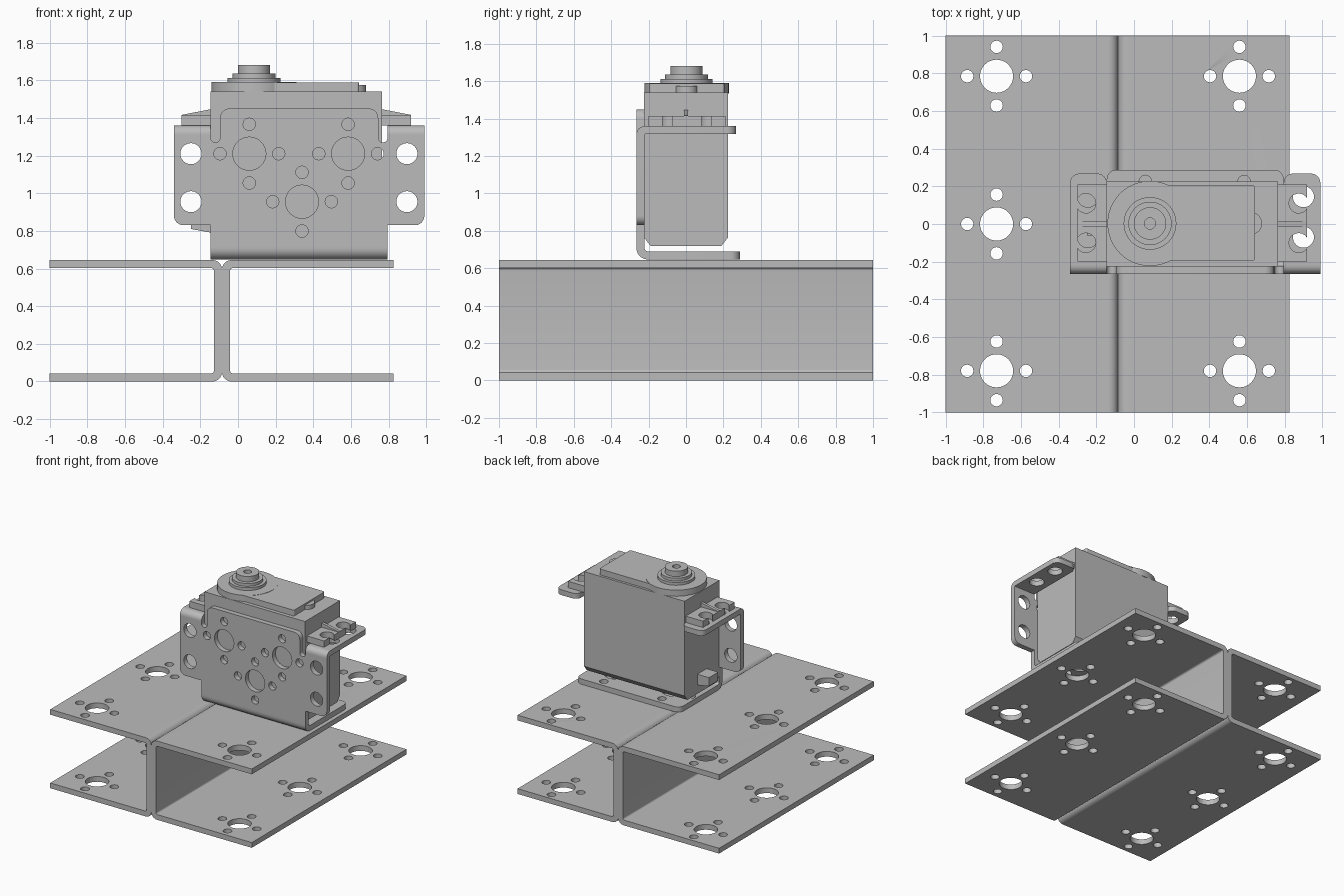
import bpy, bmesh
from math import sin, cos, pi, radians
from mathutils import Vector

cube = bpy.data.objects.get("Cube")
if cube:
    bpy.data.objects.remove(cube, do_unlink=True)

# One plain metal grey
grey = bpy.data.materials.new("metal_grey")
grey.use_nodes = True
colour = (0.5, 0.5, 0.5, 1)
grey.diffuse_color = colour
grey.node_tree.nodes["Principled BSDF"].inputs["Base Color"].default_value = colour

AXES = {"xy": lambda u, v, w: (u, v, w),
        "xz": lambda u, v, w: (u, w, v),
        "yz": lambda u, v, w: (w, u, v)}
parts = []


def rounded(points, steps=6):
    """Outline from (u, v) or (u, v, radius) corners."""
    out = []
    for i, p in enumerate(points):
        corner = Vector(p[:2])
        if len(p) == 2:
            out.append(corner)
            continue
        before = (Vector(points[i - 1][:2]) - corner).normalized()
        after = (Vector(points[(i + 1) % len(points)][:2]) - corner).normalized()
        centre = corner + (before + after) * p[2]
        for s in range(steps + 1):
            a = s / steps * pi / 2
            out.append(centre - after * p[2] * cos(a) - before * p[2] * sin(a))
    return out


def circle(u, v, r, n=32):
    return [(u + r * cos(2 * pi * i / n), v + r * sin(2 * pi * i / n)) for i in range(n)]


def hole_cross(u, v):
    """Large bore with four small holes around it."""
    d = 0.156
    small = [(u + d, v), (u - d, v), (u, v + d), (u, v - d)]
    return [circle(u, v, 0.088)] + [circle(a, b, 0.033, 20) for a, b in small]


def slab(name, outline, low, high, plane="xy", holes=()):
    """Flat outline with holes, extruded from low to high."""
    curve = bpy.data.curves.new(name, "CURVE")
    curve.dimensions = "2D"
    curve.fill_mode = "BOTH"
    curve.extrude = (high - low) / 2
    for loop in [outline, *holes]:
        spline = curve.splines.new("POLY")
        spline.points.add(len(loop) - 1)
        for point, co in zip(spline.points, loop):
            point.co = (co[0], co[1], 0, 1)
        spline.use_cyclic_u = True
    temp = bpy.data.objects.new(name + "_outline", curve)
    bpy.context.collection.objects.link(temp)
    graph = bpy.context.evaluated_depsgraph_get()
    mesh = bpy.data.meshes.new_from_object(temp.evaluated_get(graph))
    bpy.data.objects.remove(temp, do_unlink=True)
    bm = bmesh.new()
    bm.from_mesh(mesh)
    for v in bm.verts:
        v.co = AXES[plane](v.co.x, v.co.y, v.co.z + (low + high) / 2)
    bmesh.ops.remove_doubles(bm, verts=bm.verts, dist=0.0002)
    bmesh.ops.recalc_face_normals(bm, faces=bm.faces)
    bm.to_mesh(mesh)
    bm.free()
    mesh.materials.clear()
    mesh.materials.append(grey)
    mesh.name = name
    obj = bpy.data.objects.new(name, mesh)
    bpy.context.collection.objects.link(obj)
    parts.append(obj)
    return obj


def box(u0, v0, u1, v1):
    return [(u0, v0), (u1, v0), (u1, v1), (u0, v1)]


# Two channels back to back
T, H, SEAM = 0.043, 0.645, -0.085
for side, sign, edge, hole_x in (("right", -1, -1.0, -0.73), ("left", 1, 0.825, 0.56)):
    bend = SEAM + sign * 0.07
    inner = SEAM + sign * T
    web = [(bend, 0), (SEAM, 0, 0.05), (SEAM, H, 0.05), (bend, H),
           (bend, H - T), (inner, H - T, 0.015), (inner, T, 0.015), (bend, T)]
    slab(f"channel_web_{side}", rounded(web), -1, 1, "xz")
    holes = [h for y in (-0.78, 0, 0.785) for h in hole_cross(hole_x, y)]
    for level, z in (("lower", 0), ("upper", H - T)):
        slab(f"channel_flange_{level}_{side}", box(bend, -1, edge, 1), z, z + T, holes=holes)

# Bracket front plate, mirrored about its middle
MID = 0.325
half = [(0.795, 0.72), (0.795, 0.83), (0.99, 0.83, 0.05), (0.99, 1.31), (0.795, 1.31),
        (0.795, 1.27, 0.024), (0.745, 1.27, 0.024), (0.745, 1.45, 0.05)]
whole = half + [(2 * MID - p[0], *p[1:]) for p in reversed(half)]
holes = [h for u, v in ((0.06, 1.21), (0.585, 1.21), (0.34, 0.955)) for h in hole_cross(u, v)]
holes += [circle(u, v, 0.056) for u in (-0.25, 0.897) for v in (0.955, 1.21)]
FRONT, BACK = -0.265, -0.222
slab("bracket_front_plate", rounded(whole), FRONT, BACK, "xz", holes)

# Bracket foot
B = H + 0.002
slab("bracket_foot_bend", rounded([(FRONT, 0.72), (FRONT, B, 0.06), (-0.19, B), (-0.19, B + T),
                                   (BACK, B + T, 0.02), (BACK, 0.72)]), -0.145, 0.795, "yz")
foot = [(-0.145, -0.19), (0.795, -0.19), (0.795, 0.288, 0.05), (-0.145, 0.288, 0.05)]
slab("bracket_foot", rounded(foot), B, B + T,
     holes=hole_cross(0.06, 0.07) + hole_cross(0.585, 0.07))

# Bracket ears that carry the servo
ear_bend = rounded([(FRONT, 1.31), (FRONT, 1.36, 0.045), (-0.2, 1.36), (-0.2, 1.317),
                    (BACK, 1.317, 0.005), (BACK, 1.31)])
for side, x0, x1, hx in (("right", -0.34, -0.145, -0.245), ("left", 0.795, 0.99, 0.9)):
    slab(f"bracket_ear_bend_{side}", ear_bend, x0, x1, "yz")
    ear = [(x0, -0.2), (x1, -0.2), (x1, 0.268, 0.05), (x0, 0.268, 0.05)]
    slab(f"bracket_ear_{side}", rounded(ear), 1.317, 1.36,
         holes=[circle(hx, y, 0.056) for y in (-0.07, 0.145)])

# Servo body with a chamfered underside
body = [(-0.225, 1.54), (-0.225, 0.765), (-0.19, 0.72), (0.19, 0.72), (0.225, 0.765), (0.225, 1.54)]
body_obj = slab("servo_body", body, -0.145, 0.765, "yz")
slab("cable_outlet", [(-0.25, 0.81), (-0.14, 0.79), (-0.14, 0.88), (-0.25, 0.88)], -0.06, 0.06, "xz")

# Servo mounting lugs with open keyholes and a stiffening fin
SERVO_MID = 0.31
lug = [(0.76, -0.2), (0.92, -0.2)]
for cy in (-0.1, 0.11):
    lug.append((0.92, cy - 0.026))
    for k in range(17):
        a = radians(-30 - 300 * k / 16)
        lug.append((0.875 + 0.052 * cos(a), cy + 0.052 * sin(a)))
    lug.append((0.92, cy + 0.026))
lug += [(0.92, 0.21), (0.76, 0.21)]
fin = [(0.76, 1.41), (0.92, 1.41), (0.92, 1.416), (0.76, 1.447)]
for side, flip in (("left", False), ("right", True)):
    def place(pts):
        return [(2 * SERVO_MID - u if flip else u, v) for u, v in pts]
    slab(f"servo_lug_{side}", place(lug), 1.361, 1.413)
    slab(f"servo_fin_{side}", place(fin), -0.012, 0.012, "xz")

# Servo lid
CX, CY = 0.085, 0.003
slab("lid_disc", circle(CX, CY, 0.226, 48), 1.535, 1.59)
slab("lid_plate", rounded([(CX, -0.195), (0.643, -0.195, 0.012), (0.643, 0.205, 0.012), (CX, 0.205)]),
     1.535, 1.588)
slab("lid_bump", circle(0.62, 0.003, 0.06), 1.535, 1.575)

# Output shaft in steps
for name, r, z0, z1, bore in (("shaft_base", 0.14, 1.585, 1.613, 0), ("shaft_collar", 0.115, 1.61, 1.636, 0),
                              ("shaft_cap", 0.086, 1.63, 1.68, 0.03)):
    slab(name, circle(CX, CY, r, 48), z0, z1, holes=[circle(CX, CY, bore, 20)] if bore else [])

# Smooth the curved walls, keep edges sharp
bpy.ops.object.select_all(action="DESELECT")
for obj in parts:
    obj.select_set(True)
bpy.context.view_layer.objects.active = body_obj
bpy.ops.object.shade_smooth_by_angle(angle=radians(30))
